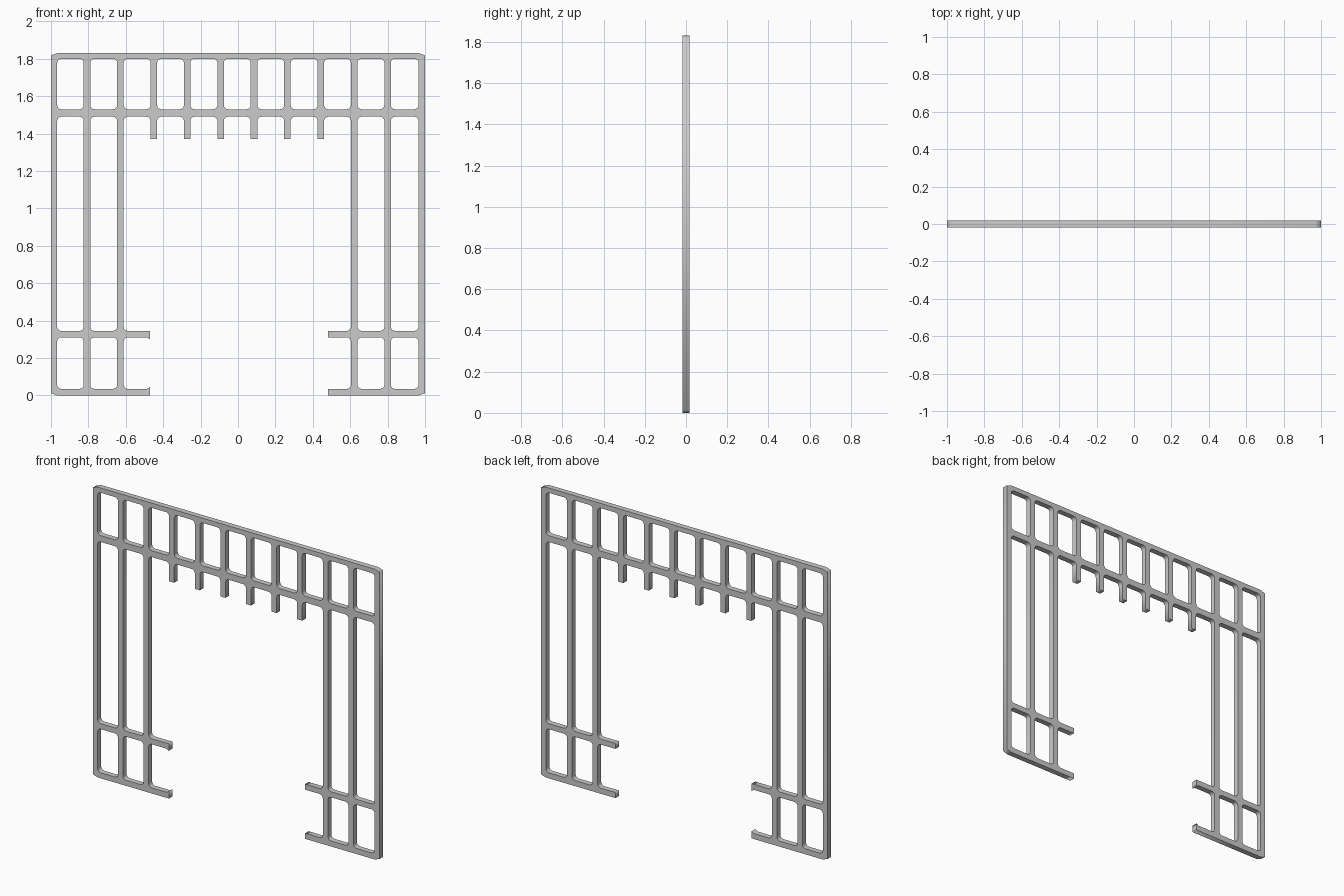
import bpy
import math

if "Cube" in bpy.data.objects:
    bpy.data.objects.remove(bpy.data.objects["Cube"])

W = 0.0175          # half bar width
R = 0.022           # fillet radius in the lattice corners
DEPTH = 0.0175      # half thickness
posts = [-0.093 + 0.1786 * (i - 5) for i in range(12)]
LOW0, LOW1 = 0.31, 0.345      # lower rail
MID0, MID1 = 1.49, 1.53       # middle rail
BASE, TOP, HEIGHT = 0.035, 1.80, 1.83


def rounded(points):
    """Replace every point flagged with a third value by a small arc."""
    out = []
    for i, p in enumerate(points):
        if len(p) == 2:
            out.append(p)
            continue
        q, n = points[i - 1], points[(i + 1) % len(points)]
        dirs = []
        for o in (q, n):
            dx, dz = o[0] - p[0], o[1] - p[1]
            length = math.hypot(dx, dz)
            dirs.append((dx / length, dz / length))
        (ux, uz), (vx, vz) = dirs
        for k in range(5):
            t = math.pi / 2 * k / 4
            a, b = R * (1 - math.sin(t)), R * (1 - math.cos(t))
            out.append((p[0] + ux * a + vx * b, p[1] + uz * a + vz * b))
    return out


def add_loop(curve, points):
    pts = rounded(points)
    s = curve.splines.new('POLY')
    s.points.add(len(pts) - 1)
    for sp, (x, z) in zip(s.points, pts):
        sp.co = (x, z, 0, 1)
    s.use_cyclic_u = True


curve = bpy.data.curves.new("lattice_frame", 'CURVE')
curve.dimensions = '2D'
curve.fill_mode = 'BOTH'
curve.extrude = DEPTH

# Outer contour: left foot, doorway with hanging bar ends, right foot, top
left, right = posts[2] + W, posts[9] - W
outline = [(-1, 0.012), (-0.967, 0), (-0.47, 0), (-0.47, 0.045), (-0.487, BASE),
           (left, BASE, 1), (left, LOW0, 1), (-0.487, LOW0), (-0.47, 0.30),
           (-0.47, LOW1), (left, LOW1, 1), (left, MID0, 1)]
for c in posts[3:9]:
    outline += [(c - W, MID0, 1), (c - W, 1.37), (c + W, 1.37), (c + W, MID0, 1)]
outline += [(right, MID0, 1), (right, LOW1, 1), (0.48, LOW1), (0.48, LOW0),
            (right, LOW0, 1), (right, BASE, 1), (0.48, BASE), (0.48, 0),
            (0.967, 0), (1, 0.012), (1, HEIGHT - 0.012), (0.967, HEIGHT),
            (-0.967, HEIGHT), (-1, HEIGHT - 0.012)]
add_loop(curve, outline)

# Closed openings between the bars
for i in range(11):
    x0 = -0.967 if i == 0 else posts[i] + W
    x1 = 0.965 if i == 10 else posts[i + 1] - W
    rows = [(MID1, TOP)]
    if i < 2 or i > 8:
        rows += [(BASE, LOW0), (LOW1, MID0)]
    for z0, z1 in rows:
        add_loop(curve, [(x0, z0, 1), (x1, z0, 1), (x1, z1, 1), (x0, z1, 1)])

# Stand the panel upright and turn it into a mesh
frame = bpy.data.objects.new("lattice_frame", curve)
bpy.context.collection.objects.link(frame)
frame.rotation_euler = (math.pi / 2, 0, 0)
bpy.context.view_layer.objects.active = frame
frame.select_set(True)
bpy.ops.object.convert(target='MESH')
bpy.ops.object.transform_apply(location=False, rotation=True, scale=False)
